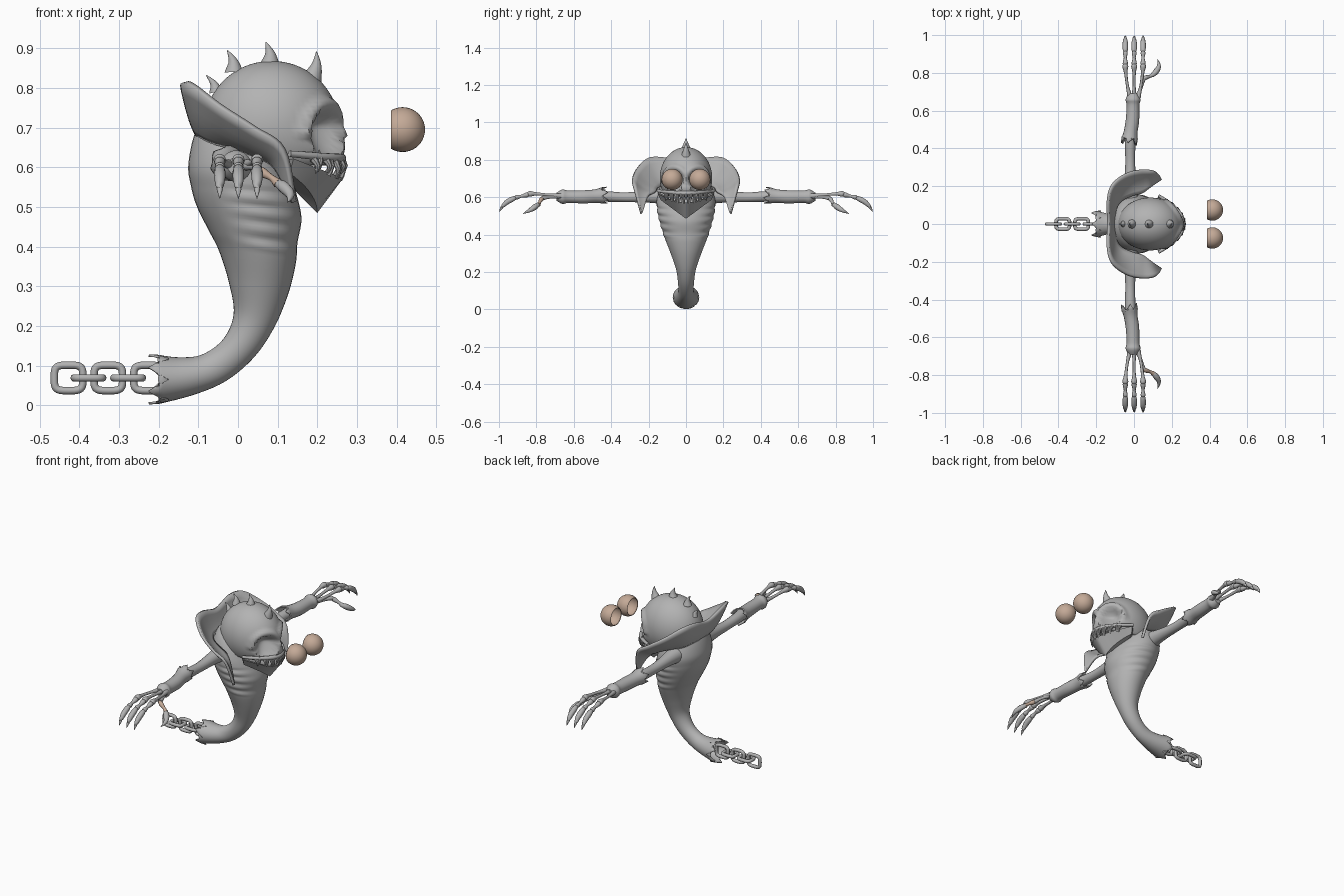
import bpy, bmesh, math
from mathutils import Vector, Matrix

if "Cube" in bpy.data.objects:
    bpy.data.objects.remove(bpy.data.objects["Cube"])


def material(name, rgb):
    m = bpy.data.materials.new(name)
    m.use_nodes = True
    m.diffuse_color = (*rgb, 1)
    m.node_tree.nodes["Principled BSDF"].inputs["Base Color"].default_value = (*rgb, 1)
    return m


GREY = material("ghost grey", (0.45, 0.45, 0.45))
TAN = material("pale tan", (0.55, 0.40, 0.31))


def finish(bm, name, mat=GREY, thick=0, angle=40):
    bmesh.ops.recalc_face_normals(bm, faces=bm.faces)
    me = bpy.data.meshes.new(name)
    bm.to_mesh(me)
    bm.free()
    ob = bpy.data.objects.new(name, me)
    bpy.context.collection.objects.link(ob)
    me.materials.append(mat)
    if thick:
        mod = ob.modifiers.new("thickness", 'SOLIDIFY')
        mod.thickness, mod.offset = thick, 0
    bpy.ops.object.select_all(action='DESELECT')
    ob.select_set(True)
    bpy.context.view_layer.objects.active = ob
    bpy.ops.object.shade_smooth_by_angle(angle=math.radians(angle))
    return ob


def smooth(keys, steps):
    """Catmull-Rom interpolation of tuples of numbers."""
    out = []
    for i in range(len(keys) - 1):
        a, b, c, d = (keys[max(0, min(len(keys) - 1, i + k))] for k in (-1, 0, 1, 2))
        for s in range(steps):
            t = s / steps
            out.append([q + t * (r - p) / 2 + t * t * (p - 2.5 * q + 2 * r - e / 2)
                        + t ** 3 * (1.5 * (q - r) + (e - p) / 2)
                        for p, q, r, e in zip(a, b, c, d)])
    return out + [list(keys[-1])]


def loft(name, rows, closed=True, caps=(True, True), **kw):
    bm = bmesh.new()
    vs = [[bm.verts.new(p) for p in row] for row in rows]
    n = len(rows[0])
    for r, q in zip(vs, vs[1:]):
        for i in range(n if closed else n - 1):
            j = (i + 1) % n
            bm.faces.new((r[i], r[j], q[j], q[i]))
    for cap, row in zip(caps, (vs[0], vs[-1])):
        if cap and closed:
            bm.faces.new(row)
    return finish(bm, name, **kw)


def tube(name, keys, seg=12, steps=4, jag=0, **kw):
    """Round limb through (x, y, z, radius) keys; jag tears the far end."""
    pts = smooth(keys, steps)
    rows = []
    for i, p in enumerate(pts):
        a, b = pts[max(i - 1, 0)], pts[min(i + 1, len(pts) - 1)]
        d = (Vector(b[:3]) - Vector(a[:3])).normalized()
        u = d.cross(Vector((0, 0, 1)) if abs(d.z) < 0.8 else Vector((1, 0, 0))).normalized()
        v = d.cross(u)
        tear = jag if i == len(pts) - 1 else 0
        rows.append([Vector(p[:3]) + p[3] * (u * math.cos(w) + v * math.sin(w))
                     + d * tear * (k % 3 - 1) for k in range(seg) for w in [math.tau * k / seg]])
    return loft(name, rows, **kw)


# Body: each section holds back x, z, front x, z and half width
sections = [(-.05, .76, .06, .72, .06), (-.1, .70, .10, .66, .12), (-.122, .61, .125, .59, .152),
            (-.115, .55, .145, .53, .152), (-.10, .50, .157, .47, .142), (-.07, .44, .147, .41, .125),
            (-.045, .39, .143, .36, .108), (-.02, .31, .125, .285, .078), (-.008, .23, .09, .20, .05),
            (-.035, .165, .04, .125, .04), (-.09, .125, -.03, .065, .038),
            (-.15, .118, -.11, .03, .05), (-.205, .125, -.205, .005, .068)]
rows = []
for bx, bz, fx, fz, w in smooth(sections, 8):
    row = []
    fold = .035 * math.sin(fz * 150) if .38 < fz < .55 else 0
    for k in range(36):
        c, s = math.cos(math.tau * k / 36), math.sin(math.tau * k / 36)
        g = 1 + fold * max(0, min(1, .5 + c)) * abs(s)
        row.append(Vector(((bx + fx) / 2 + c * (fx - bx) / 2, g * w * s, (bz + fz) / 2 + c * (fz - bz) / 2)))
    rows.append(row)
for k, p in enumerate(rows[-1]):
    p.x += (-.02, -.005, .012, .03, .012, -.005)[k % 6]
loft("body", rows, caps=(True, False), thick=.006)

# Skull with hollow sockets, brows and a flat mouth roof
bm = bmesh.new()
bmesh.ops.create_uvsphere(bm, u_segments=72, v_segments=48, radius=1)
centre = Vector((.085, 0, .703))
for v in bm.verts:
    n = v.co.copy()
    p = centre + Vector((n.x * .17, n.y * .14, n.z * .165))
    if n.x > 0 and n.z < 0:
        p.x += .035 * n.x * math.sin(min(1, -n.z * 1.6) * math.pi / 2)
    p.z = max(p.z, .605 + .15 * p.y ** 2)
    d = (p - Vector((.232, math.copysign(.07, p.y), .682))).length
    if d < .062:
        p -= n * .055 * math.sqrt(1 - (d / .062) ** 2)
    elif d < .1 and p.z > .68:
        p += n * .012 * math.sin((d - .062) / .038 * math.pi)
    v.co = p
finish(bm, "skull", angle=50)

# Crest spikes along the skull
for x, z, tx, tz, r in [(-.055, .79, -.08, .832, .018), (-.01, .84, -.027, .895, .024),
                        (.08, .855, .07, .916, .027), (.185, .82, .198, .892, .027)]:
    tube("crest_spike", [(x, 0, z, r), ((x + tx) / 2 + .006, 0, (z + tz) / 2, r * .5), (tx, 0, tz, .001)])

# Collar: flared crescent from the neck out to two hanging points
rim = [(-.135, 0, .785), (-.138, .12, .812), (-.115, .205, .808), (-.045, .262, .755),
       (.04, .284, .70), (.115, .275, .645), (.142, .24, .512)]
neck = [(-.10, 0, .68), (-.095, .08, .68), (-.065, .125, .665), (-.01, .15, .65),
        (.045, .165, .63), (.095, .205, .60), (.138, .235, .515)]


def both_sides(pts):
    return smooth([(x, -y, z) for x, y, z in pts[:0:-1]] + pts, 6)


rows = []
for a, b in zip(both_sides(neck), both_sides(rim)):
    a, b = Vector(a), Vector(b)
    sag = Vector((0, 0, -.12 * (b - a).length))
    rows.append([a.lerp(b, t / 6) + sag * math.sin(t / 6 * math.pi) for t in range(7)])
loft("collar", rows, closed=False, thick=.014)

# Lower jaw: wedge ending in a pointed chin
rows = []
for i in range(-12, 13):
    t = i / 12
    x, z = .265 - .125 * t * t, .572 + .05 * t * t
    rows.append([(x, .152 * t, z), (x - .025, .13 * t, z - .004), (.13 - .03 * t * t, .1 * t, .555 + .04 * t * t),
                 (.165 - .05 * t * t, .1 * t, .52 + .06 * abs(t)),
                 (.2 - .07 * t * t, .135 * t, .485 + .1 * abs(t))])
loft("lower_jaw", rows)

# Upper lip and the two rows of teeth
tube("upper_lip", [(.26 - .13 * t * t, .15 * t, .622 + .012 * t * t, .013 - .005 * abs(t))
                   for t in [i / 6 for i in range(-6, 7)]], steps=2)
for i in range(-4, 5):
    t = i / 5.5
    x, y = .262 - .13 * t * t, .15 * t
    size = .05 if abs(i) == 2 else .038
    tube("upper_tooth", [(x - .004, y, .622, .01), (x + .008, y, .622 - size / 2, .007),
                         (x + .003, y, .622 - size, .001)], seg=8, steps=2)
for i in range(-4, 4):
    t = (i + .5) / 5
    x, y, z = .255 - .12 * t * t, .145 * t, .57 + .045 * t * t
    tube("lower_tooth", [(x, y, z, .01), (x + .012, y, z + .025, .007), (x + .008, y, z + .052, .001)],
         seg=8, steps=2)

for side, label in ((1, "left"), (-1, "right")):
    # Eyes: hollow shells cut off at the back
    bm = bmesh.new()
    bmesh.ops.create_uvsphere(bm, u_segments=32, v_segments=20, radius=.055,
                              matrix=Matrix.Translation((.415, .074 * side, .695)) @ Matrix.Rotation(math.pi / 2, 4, 'Y'))
    bmesh.ops.bisect_plane(bm, geom=bm.verts[:] + bm.edges[:] + bm.faces[:], plane_co=(.386, 0, 0),
                           plane_no=(-1, 0, 0), clear_outer=True)
    finish(bm, label + "_eye", TAN, thick=.003)

    def limb(name, keys, **kw):
        return tube(label + "_" + name, [(x, y * side, z, r) for x, y, z, r in keys], **kw)

    # Arm: upper bone, torn elbow and forearm
    limb("upper_arm", [(-.02, .10, .61, .05), (-.02, .2, .605, .034), (-.02, .32, .6, .026),
                       (-.02, .42, .604, .028), (-.015, .48, .605, .03)], seg=16)
    limb("forearm", [(-.005, .69, .603, .02), (-.005, .66, .603, .037), (-.005, .63, .603, .031),
                     (-.008, .55, .602, .033), (-.018, .485, .606, .034), (-.025, .44, .61, .043)],
         seg=18, jag=.018, caps=(True, False), thick=.005)

    # Fingers: palm bone, knuckle bone and curved claw
    for x in (-.046, .001, .048):
        limb("palm_bone", [(x * .45, .67, .607, .014), (x * .75, .73, .612, .008), (x * .95, .80, .618, .009),
                           (x, .835, .618, .016), (x, .846, .615, .008)], seg=10)
        limb("finger_bone", [(x, .838, .616, .008), (x, .85, .613, .014), (x, .88, .606, .008),
                             (x, .905, .6, .013), (x, .915, .596, .007)], seg=10)
        limb("claw", [(x, .905, .6, .008), (x, .925, .592, .014), (x, .96, .572, .014),
                      (x, .985, .545, .008), (x, .998, .522, .001)], seg=10)

    # Thumb
    limb("thumb_base", [(.02, .68, .603, .012), (.04, .73, .6, .008), (.05, .77, .595, .013)], seg=10)
    limb("thumb_bone", [(.048, .765, .597, .009), (.062, .775, .587, .012), (.085, .782, .573, .008),
                        (.1, .79, .56, .013)], seg=10, mat=TAN if side < 0 else GREY)
    limb("thumb_claw", [(.095, .785, .563, .009), (.115, .805, .55, .015), (.132, .835, .53, .011),
                        (.125, .872, .512, .001)], seg=10)

# Chain: rounded links, alternately upright and flat
for i in range(5):
    bm = bmesh.new()
    ring = []
    for k in range(40):
        a = math.tau * k / 40
        c, s = math.cos(a), math.sin(a)
        u = math.copysign(abs(c) ** .5, c) * .036
        w = math.copysign(abs(s) ** .5, s) * (.032 if i % 2 == 0 else .028)
        row = []
        for j in range(10):
            b = math.tau * j / 10
            o, h = .0095 * math.cos(b), .0095 * math.sin(b)
            p, q = u + o * c, w + o * s
            x = -.427 + .05 * i + p
            row.append((x, h, .069 + q) if i % 2 == 0 else (x, q, .069 + h))
        ring.append(row)
    bm.free()
    loft("chain_link", ring + [ring[0]], caps=(False, False))
